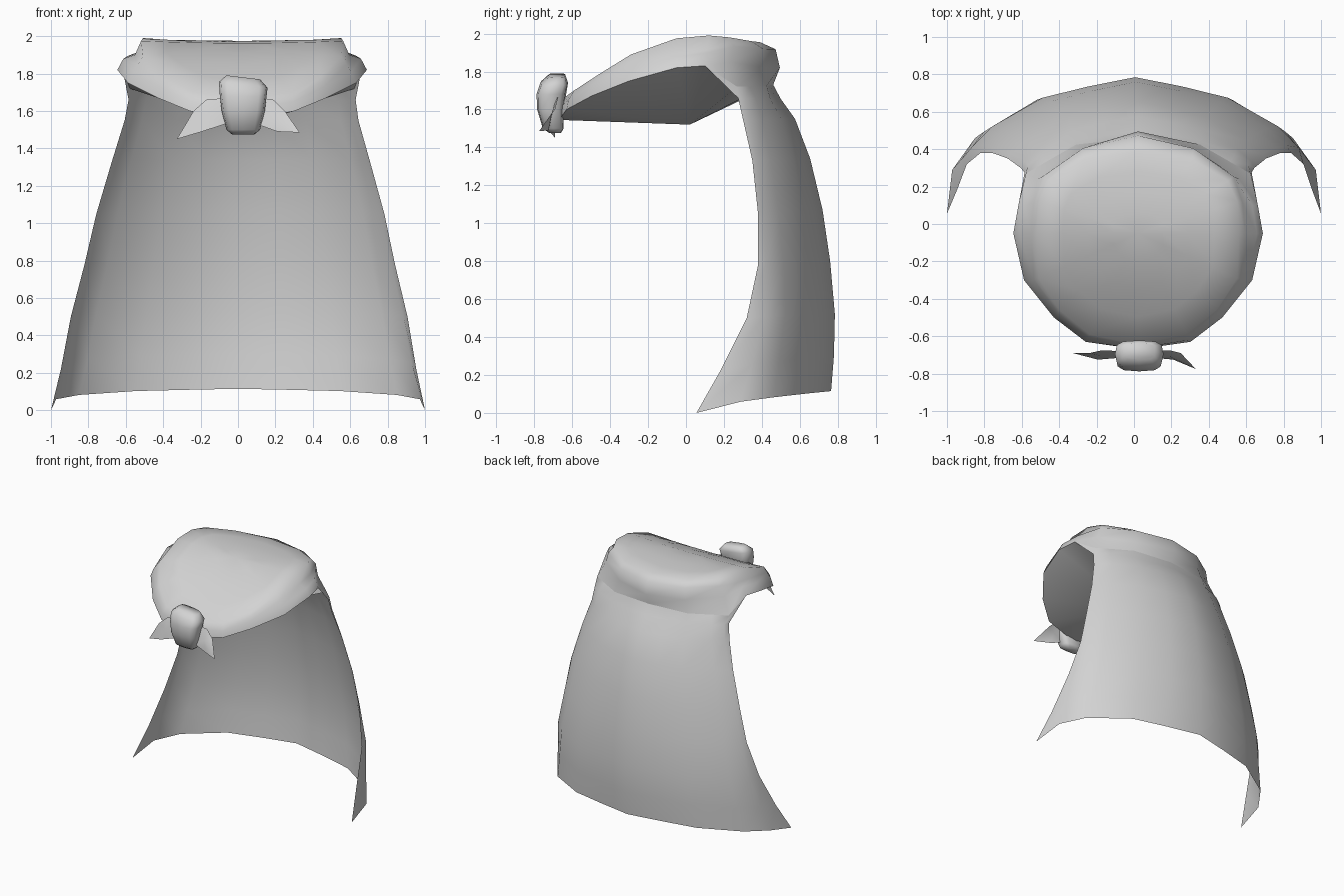
import bpy, bmesh, math
from mathutils import Vector

if "Cube" in bpy.data.objects:
    bpy.data.objects.remove(bpy.data.objects["Cube"])

cloth = bpy.data.materials.new("grey cloth")
cloth.diffuse_color = (0.65, 0.65, 0.65, 1)
cloth.use_nodes = True
cloth.node_tree.nodes["Principled BSDF"].inputs["Base Color"].default_value = cloth.diffuse_color


def make(name, verts, faces, angle=60):
    me = bpy.data.meshes.new(name)
    me.from_pydata([tuple(v) for v in verts], [], faces)
    bm = bmesh.new()
    bm.from_mesh(me)
    bmesh.ops.recalc_face_normals(bm, faces=bm.faces)
    bm.to_mesh(me)
    bm.free()
    me.materials.append(cloth)
    ob = bpy.data.objects.new(name, me)
    bpy.context.collection.objects.link(ob)
    bpy.ops.object.select_all(action='DESELECT')
    bpy.context.view_layer.objects.active = ob
    ob.select_set(True)
    bpy.ops.object.shade_smooth_by_angle(angle=math.radians(angle))
    return ob


def skin(rows, closed):
    """Quads between consecutive rows of equal length."""
    n = len(rows[0])
    faces = []
    for r in range(len(rows) - 1):
        for c in range(n if closed else n - 1):
            d = (c + 1) % n
            faces.append((r * n + c, r * n + d, (r + 1) * n + d, (r + 1) * n + c))
    return [p for row in rows for p in row], faces


SHIFT = Vector((.022, 0, 0))


def ring(half):
    """Mirror a front-to-back half outline into a closed loop."""
    pts = [Vector(p) for p in half]
    left = [Vector((-p.x, p.y, p.z)) for p in pts[-2:0:-1]]
    return [p + SHIFT for p in pts + left]


# Collar: draped top with a rolled rim
ridge = ring([(0, -.645, 1.66), (.26, -.59, 1.70), (.42, -.46, 1.785), (.53, -.29, 1.89),
              (.54, -.05, 1.975), (.53, .12, 1.99), (.48, .23, 1.98), (.29, .345, 1.96),
              (0, .39, 1.955)])
shelf = ring([(0, -.665, 1.61), (.275, -.62, 1.65), (.44, -.49, 1.73), (.585, -.3, 1.81),
              (.635, -.05, 1.88), (.61, .1, 1.895), (.54, .24, 1.85), (.3, .405, 1.82),
              (0, .495, 1.82)])
edge = ring([(0, -.67, 1.545), (.28, -.63, 1.60), (.45, -.5, 1.67), (.61, -.3, 1.75),
             (.667, -.05, 1.82), (.64, .1, 1.83), (.6, .27, 1.72), (.33, .425, 1.725),
             (0, .46, 1.73)])
lip = []
for a, b in zip(ridge, shelf):
    if -.2 < a.y < .2:      # stepped shoulder at the sides
        p = a.lerp(b, .35)
        p.z = b.z + .02
    else:                   # rounded roll at the back
        p = (a + b) / 2 + Vector((0, .03, .03)) * max(0, min(1, (a.y - .1) / .2))
    lip.append(p)

# Height of the draped top along y
profile = [(-.65, 1.655), (-.46, 1.785), (-.29, 1.89), (-.05, 1.975), (.12, 1.99), (.4, 1.955)]


def height(y):
    for (y0, z0), (y1, z1) in zip(profile, profile[1:]):
        if y <= y1:
            return z0 + (z1 - z0) * (y - y0) / (y1 - y0)
    return profile[-1][1]


def top(t):
    """Ridge loop shrunk toward the middle, sagging very slightly."""
    out = []
    for p in ridge:
        x, y = .022 + (p.x - .022) * t, -.05 + (p.y + .05) * t
        out.append(Vector((x, y, height(y) - .012 * (1 - t * t))))
    return out


verts, faces = skin([edge, shelf, lip, ridge, top(.75), top(.5), top(.25)], True)
n = len(ridge)
last = len(verts) - n
verts.append(Vector((.022, -.05, height(-.05) - .012)))
faces += [(last + i, last + (i + 1) % n, len(verts) - 1) for i in range(n)]
make("collar", verts, faces, 80)

# Underside: shallow cone closing the collar from below
make("collar_underside", edge + [Vector((.022, .02, 1.52))],
     [(i, (i + 1) % n, n) for i in range(n)], 60)

# Cape: rows of (half width, edge y, back y, edge z, back z, wrap)
levels = [(.607, .275, .50, 1.66, 1.655, .4), (.625, .30, .575, 1.55, 1.55, .2),
          (.69, .35, .655, 1.33, 1.34, 0), (.77, .38, .72, 1.05, 1.07, 0),
          (.83, .38, .76, .78, .80, .1), (.90, .32, .785, .50, .52, .45),
          (.95, .18, .78, .22, .30, .8), (1.0, .055, .765, 0, .115, 1)]
# Cross-section: (x fraction, depth when flat, depth when wrapped)
arc = [(1, 0, 0), (.972, .08, .33), (.85, .32, .57), (.55, .71, .83), (.28, .87, .92), (0, 1, 1)]
arc = [(-u, f, g) for u, f, g in arc] + arc[-2::-1]
# The top row follows the collar edge
e = edge[5:9]
right = [e[0], e[1], e[1].lerp(e[2], .4), e[2], e[2].lerp(e[3], .5), e[3]]
left = [Vector((.044 - p.x, p.y, p.z)) for p in right]
rows = [left + right[-2::-1]]
for i, (w, ye, yb, ze, zb, wrap) in enumerate(levels):
    shift = .022 * (1 - i / (len(levels) - 1))
    row = []
    for u, f, g in arc:
        k = f + (g - f) * wrap
        row.append(Vector((shift + u * w, ye + (yb - ye) * k, ze + (zb - ze) * k ** .6)))
    rows.append(row)
make("cape", *skin(rows, False))

# Knot: tapered rounded lump, as stacked rounded-square sections (z, y, half x, half y)
sections = [(1.475, -.69, .06, .03), (1.50, -.70, .09, .055), (1.60, -.715, .115, .07),
            (1.68, -.71, .125, .078), (1.74, -.695, .13, .073), (1.78, -.68, .09, .045)]
rows = []
for z, y, hx, hy in sections:
    row = []
    for k in range(12):
        a = math.tau * k / 12
        c, s = math.cos(a), math.sin(a)
        x = hx * math.copysign(abs(c) ** .6, c)
        row.append(Vector((.028 + x, y + hy * math.copysign(abs(s) ** .6, s),
                           z - (x * .12 if z > 1.7 else 0))))
    rows.append(row)
verts, faces = skin(rows, True)
faces += [tuple(range(12)), tuple(range(len(verts) - 12, len(verts)))]
make("knot", verts, faces, 75)


# Tie ends: pointed leaf shapes, leaning back along the upper edge
def tie_end(name, side, tip_y, tip_z):
    outline = [(.07, -.70, 1.60), (.08, -.68, 1.67), (.17, -.675, 1.66), (.23, -.69, 1.60),
               (.31, tip_y, tip_z), (.19, -.725, 1.49), (.08, -.715, 1.53)]
    pts = [Vector((.02 + side * x, y, z)) for x, y, z in outline]
    pts.append(Vector((.02 + side * .17, -.708, 1.58)))
    make(name, pts, [(i, (i + 1) % 7, 7) for i in range(7)], 40)


tie_end("tie_end_right", 1, -.775, 1.485)
tie_end("tie_end_left", -1.12, -.69, 1.45)
